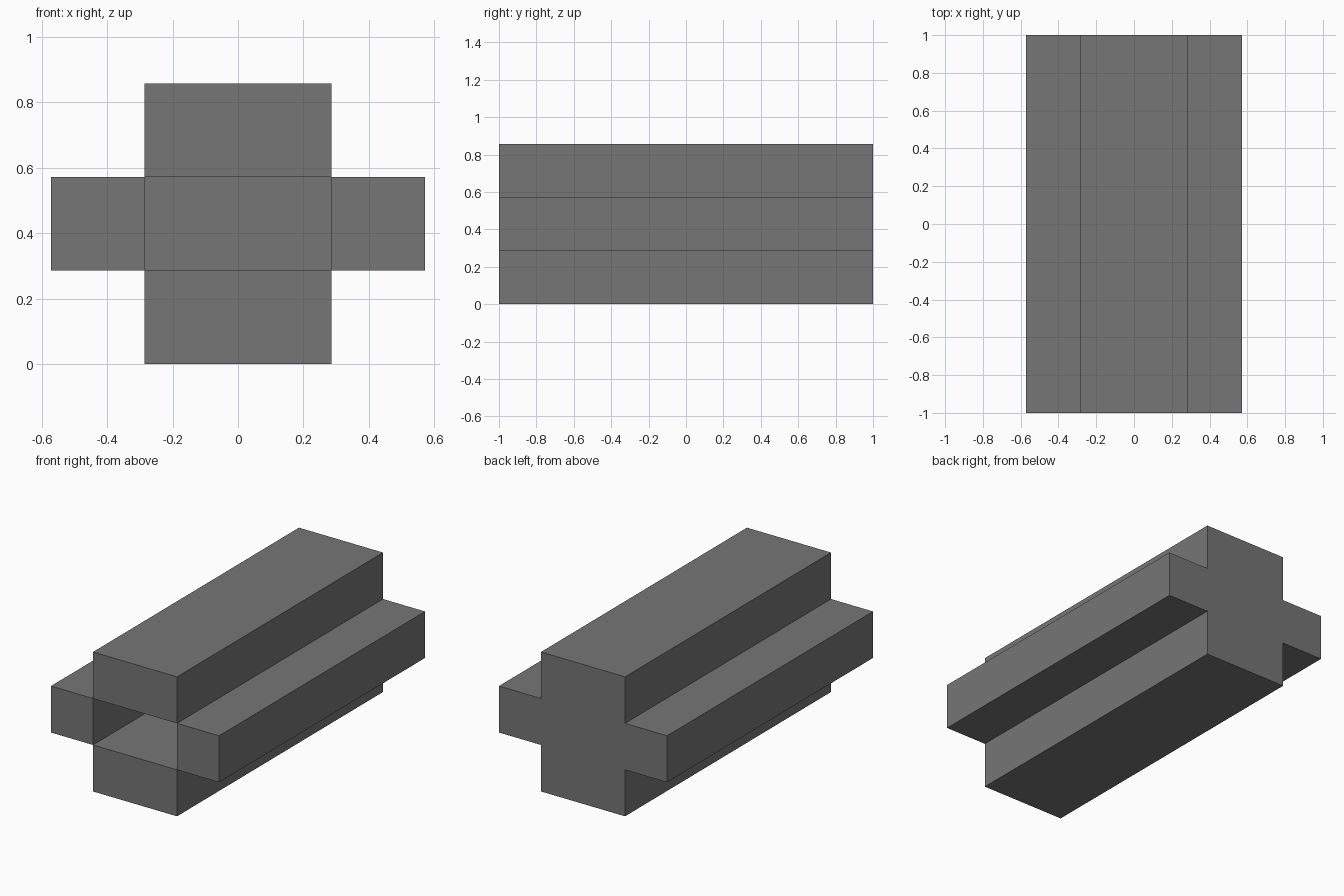
import bpy
import bmesh

cube = bpy.data.objects.get("Cube")
if cube:
    bpy.data.objects.remove(cube, do_unlink=True)

# One flat grey
GREY = (0.18, 0.18, 0.18, 1.0)
mat = bpy.data.materials.new("mid grey")
mat.use_nodes = True
mat.diffuse_color = GREY
mat.node_tree.nodes["Principled BSDF"].inputs["Base Color"].default_value = GREY

U = 2 / 7   # arm thickness; the whole cross is four units wide and three high
# Cross outline seen from the front, anticlockwise, in units of U
OUTLINE = [(-1, 0), (1, 0), (1, 1), (2, 1), (2, 2), (1, 2),
           (1, 3), (-1, 3), (-1, 2), (-2, 2), (-2, 1), (-1, 1)]
INNER = [11, 2, 5, 8]   # inner corners, which bound the central channel

bm = bmesh.new()
front = [bm.verts.new((x * U, -1, z * U)) for x, z in OUTLINE]
back = [bm.verts.new((x * U, 1, z * U)) for x, z in OUTLINE]

# Outer sides
for i in range(12):
    j = (i + 1) % 12
    bm.faces.new((front[j], front[i], back[i], back[j]))

# Front end of each arm, and the channel wall behind it
for k, i in enumerate(INNER):
    j = INNER[(k + 1) % 4]
    bm.faces.new([front[(i + n) % 12] for n in range(4)])
    bm.faces.new((front[i], front[j], back[j], back[i]))

# Closed back end
bm.faces.new(back[::-1])

mesh = bpy.data.meshes.new("cross_beam")
bm.to_mesh(mesh)
bm.free()
mesh.materials.append(mat)
beam = bpy.data.objects.new("cross_beam", mesh)
bpy.context.collection.objects.link(beam)
